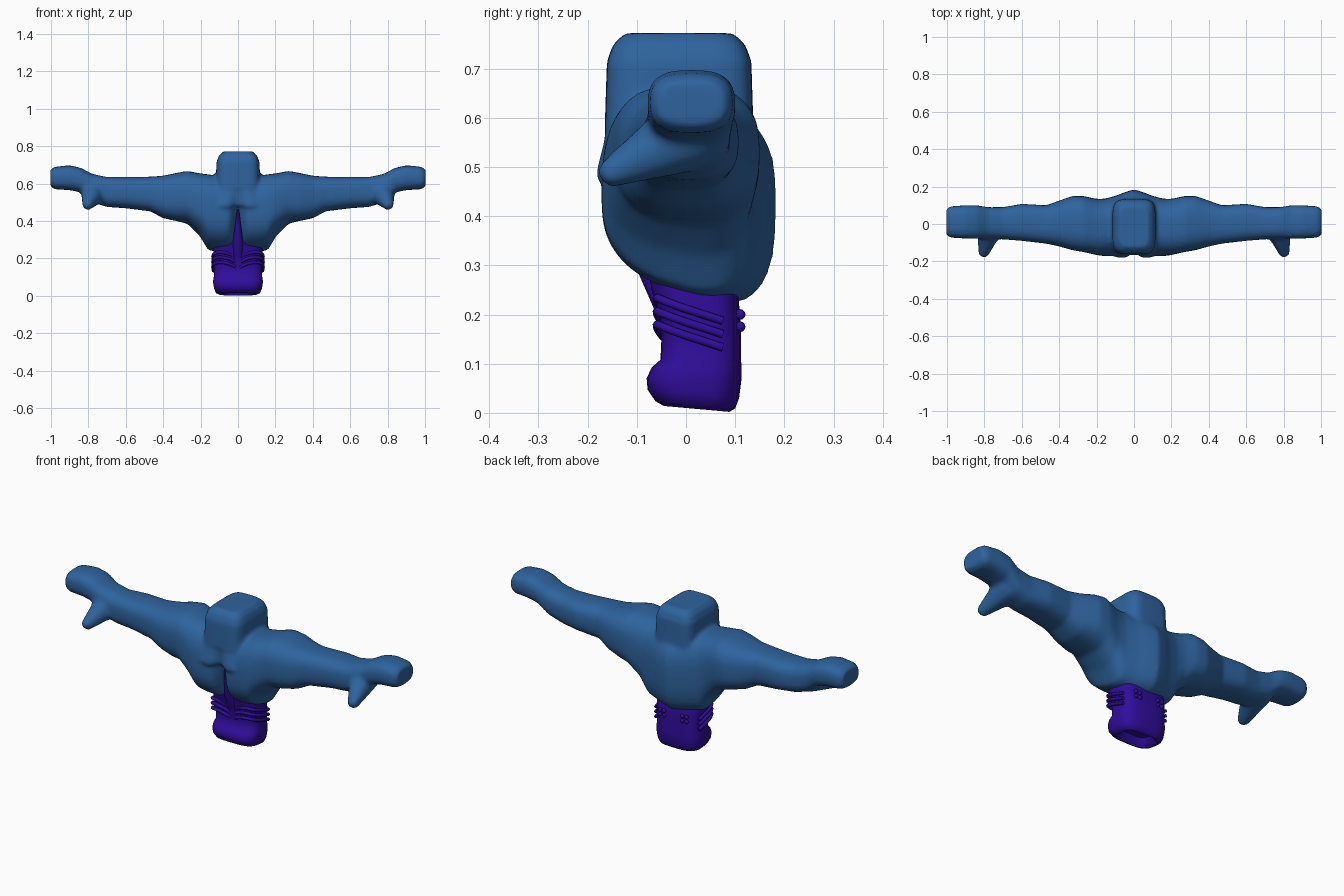
import bpy, bmesh, math
from mathutils import Vector, Matrix

if "Cube" in bpy.data.objects:
    bpy.data.objects.remove(bpy.data.objects["Cube"])

def material(name, col):
    m = bpy.data.materials.new(name)
    m.diffuse_color = (*col, 1)
    m.use_nodes = True
    m.node_tree.nodes["Principled BSDF"].inputs["Base Color"].default_value = m.diffuse_color
    return m

BLUE = material("blue", (0.027, 0.125, 0.34))
PURPLE = material("purple", (0.03, 0.004, 0.33))

def sgnpow(v, e):
    return math.copysign(abs(v) ** e, v)

def oval(n, a0, a1, b0, b1, e):
    """Rounded-rectangle outline between two pairs of limits."""
    out = []
    for i in range(n):
        t = 2 * math.pi * i / n
        out.append(((a0 + a1) / 2 + (a1 - a0) / 2 * sgnpow(math.cos(t), e),
                    (b0 + b1) / 2 + (b1 - b0) / 2 * sgnpow(math.sin(t), e)))
    return out

def loft(bm, rings):
    vs = [[bm.verts.new(p) for p in r] for r in rings]
    n = len(vs[0])
    for a, b in zip(vs, vs[1:]):
        for i in range(n):
            bm.faces.new((a[i], a[(i + 1) % n], b[(i + 1) % n], b[i]))
    bm.faces.new(vs[0])
    bm.faces.new(vs[-1])
    bmesh.ops.recalc_face_normals(bm, faces=bm.faces)

def make(name, bm, mat):
    me = bpy.data.meshes.new(name)
    bm.to_mesh(me)
    bm.free()
    ob = bpy.data.objects.new(name, me)
    bpy.context.collection.objects.link(ob)
    me.materials.append(mat)
    return ob

def apply(ob):
    bpy.ops.object.select_all(action='DESELECT')
    bpy.context.view_layer.objects.active = ob
    ob.select_set(True)
    for m in list(ob.modifiers):
        bpy.ops.object.modifier_apply(modifier=m.name)

def smooth(ob, deg=50):
    bpy.ops.object.select_all(action='DESELECT')
    bpy.context.view_layer.objects.active = ob
    ob.select_set(True)
    bpy.ops.object.shade_smooth_by_angle(angle=math.radians(deg))

# Jacket: sections along the arm (x, y front, y back, z low, z high, hem slope)
half = [(0, -.16, .185, .235, .62, .3), (.05, -.17, .17, .235, .63, .3),
        (.10, -.172, .15, .235, .64, .3), (.16, -.172, .135, .245, .65, .3),
        (.205, -.165, .135, .32, .655, .2), (.27, -.15, .15, .385, .668, .1),
        (.33, -.14, .15, .40, .657, 0), (.40, -.12, .125, .415, .642, 0),
        (.47, -.105, .10, .452, .637, 0), (.60, -.09, .108, .468, .635, 0),
        (.70, -.082, .09, .475, .635, 0), (.78, -.078, .09, .50, .652, 0),
        (.84, -.078, .10, .553, .684, 0), (.90, -.078, .10, .565, .698, 0),
        (.98, -.073, .095, .57, .69, 0), (1.003, -.06, .08, .585, .675, 0)]
rings = []
for sx, secs in ((-1, half[:0:-1]), (1, half)):
    for x, y0, y1, z0, z1, s in secs:
        mid, ring = (z0 + z1) / 2, []
        for y, z in oval(32, y0, y1, z0, z1, .72):
            low = max(0, (mid - z) / (mid - z0))
            ring.append((sx * x, y, z - s * low * (y - .02)))
        rings.append(ring)
bm = bmesh.new()
loft(bm, rings)

# Thumbs: chains of tapering balls
for sx in (-1, 1):
    a, b = Vector((sx * .765, 0, .565)), Vector((sx * .802, -.148, .49))
    for i in range(15):
        t = i / 14
        bmesh.ops.create_icosphere(bm, subdivisions=2, radius=.078 * (1 - t) + .032 * t,
                                   matrix=Matrix.Translation(a.lerp(b, t)))

# Square collar
collar = []
for z, g in ((.48, .02), (.56, 0), (.62, -.002), (.715, -.005), (.75, -.018), (.772, -.042)):
    collar.append([(x, y, z) for x, y in oval(32, -.12 - g, .12 + g, -.166 - g, .138 + g, .42)])
loft(bm, collar)

jacket = make("jacket", bm, BLUE)
m = jacket.modifiers.new("merge", 'REMESH')
m.mode, m.voxel_size = 'VOXEL', .011
m = jacket.modifiers.new("soften", 'SMOOTH')
m.factor, m.iterations = .5, 4
apply(jacket)
# Chest crease
for v in jacket.data.vertices:
    if v.co.y < 0 and v.co.z < .58:
        k = min(1, (.58 - v.co.z) / .2)
        v.co.y += .06 * k * math.exp(-(v.co.x / .03) ** 2)

# Front opening cut as a tall wedge
bm = bmesh.new()
loft(bm, [[(-.035, y, .15), (.035, y, .15), (.028, y, .28), (0.003, y, .47), (-.003, y, .47), (-.028, y, .28)]
          for y in (-.3, -.05)])
cutter = make("opening_cutter", bm, BLUE)
cutter.hide_render = True
m = jacket.modifiers.new("opening", 'BOOLEAN')
m.operation, m.object, m.solver = 'DIFFERENCE', cutter, 'EXACT'
apply(jacket)
bpy.data.objects.remove(cutter)
smooth(jacket)

# Waist: stacked rings (z, half width, y front, y back), recessed underneath
waist = [(.05, .07, -.02, .07), (.022, .085, -.035, .08), (.010, .10, -.045, .088),
         (.018, .118, -.062, .10), (.04, .128, -.078, .108), (.07, .133, -.080, .113),
         (.092, .132, -.07, .113), (.108, .128, -.052, .112), (.15, .128, -.05, .112),
         (.20, .13, -.055, .11), (.25, .132, -.07, .105), (.32, .12, -.085, .08)]
bm = bmesh.new()
loft(bm, [[(x, y, z - (.09 * y if z < .06 else 0)) for x, y in oval(40, -w, w, y0, y1, .6)]
          for z, w, y0, y1 in waist])
smooth(make("waist", bm, PURPLE), 60)

# Strip showing in the jacket opening
bm = bmesh.new()
loft(bm, [[(x, y, z) for x, y in oval(16, -w, w, -.04 - d, -.02, 1)]
          for z, w, d in ((.2, .03, .02), (.28, .032, .055), (.36, .022, .07), (.43, .015, .075), (.465, .006, .06))])
smooth(make("chest_strip", bm, PURPLE))

# Ribs: tubes wrapping the waist, dropping toward the back
def tube(name, pts, r):
    cu = bpy.data.curves.new(name, 'CURVE')
    cu.dimensions, cu.bevel_depth, cu.bevel_resolution, cu.use_fill_caps = '3D', r, 3, True
    cu.resolution_u = 6
    sp = cu.splines.new('NURBS')
    sp.points.add(len(pts) - 1)
    for p, q in zip(sp.points, pts):
        p.co = (*q, 1)
    sp.use_endpoint_u = True
    cu.materials.append(PURPLE)
    ob = bpy.data.objects.new(name, cu)
    bpy.context.collection.objects.link(ob)

for sx in (-1, 1):
    for i, z in enumerate((.232, .205, .178)):
        tube("rib", [(sx * .012, -.045, z - .025), (sx * .03, -.056, z - .012), (sx * .08, -.062, z + .004),
                     (sx * .125, -.055, z), (sx * .137, -.01, z - .018), (sx * .134, .03, z - .03),
                     (sx * .131, .075, z - .045)], .0085)

# Small studs on the back
bm = bmesh.new()
for x in (-.08, -.055, .055, .08):
    for z in (.175, .2):
        bmesh.ops.create_icosphere(bm, subdivisions=2, radius=.011,
                                   matrix=Matrix.Translation((x, .11, z)))
smooth(make("back_studs", bm, PURPLE))
